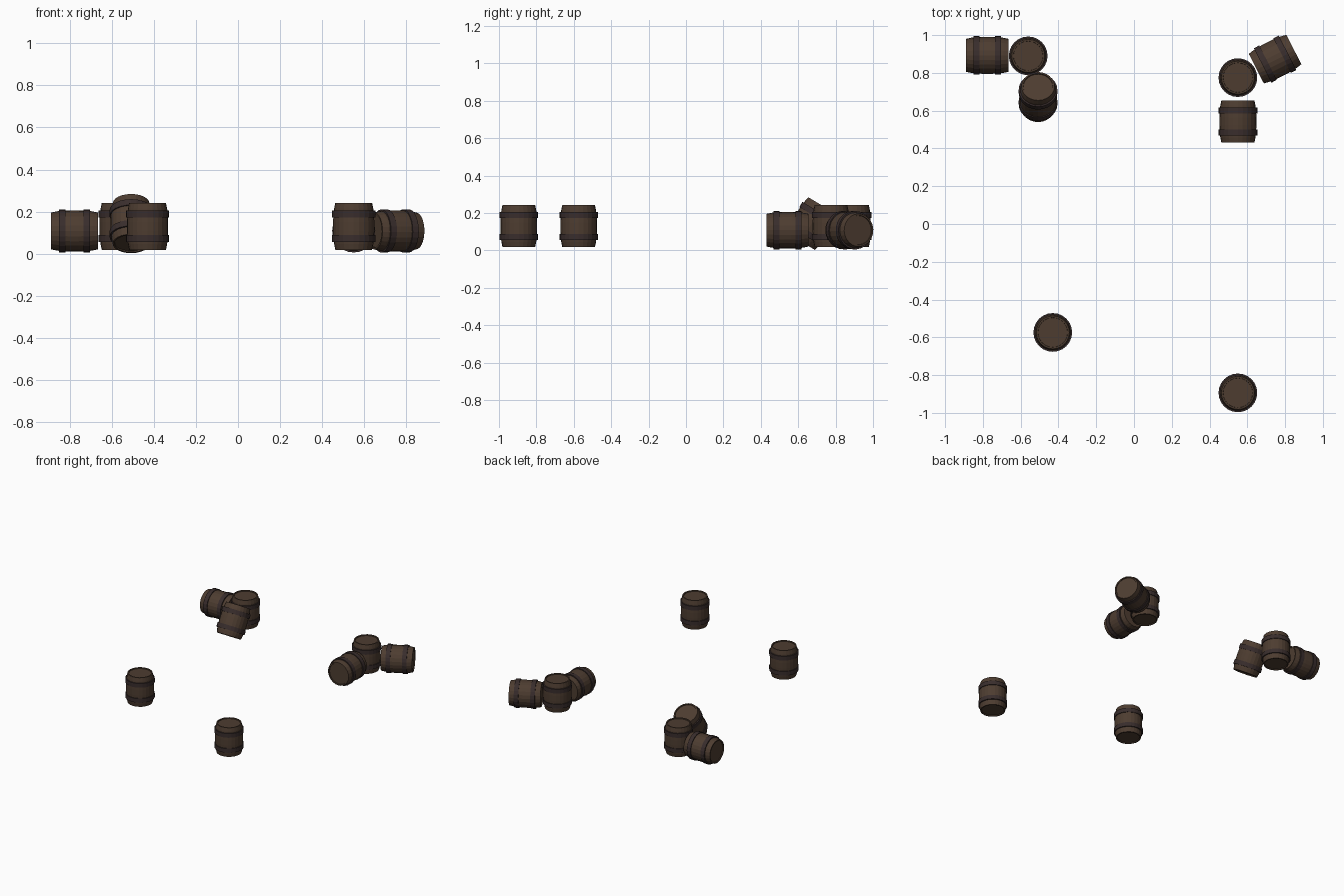
import bpy, bmesh, math
from mathutils import Matrix, Vector

if "Cube" in bpy.data.objects:
    bpy.data.objects.remove(bpy.data.objects["Cube"])

SIDES = 24


def material(name, rgb):
    m = bpy.data.materials.new(name)
    m.diffuse_color = (*rgb, 1)
    m.use_nodes = True
    m.node_tree.nodes["Principled BSDF"].inputs["Base Color"].default_value = m.diffuse_color
    return m


def lathe(name, profile, mat, closed):
    """Revolve (radius, z) points around z; radius 0 makes a pole."""
    bm = bmesh.new()
    rings = []
    for r, z in profile:
        if r == 0:
            rings.append([bm.verts.new((0, 0, z))] * SIDES)
        else:
            rings.append([bm.verts.new((r * math.cos(i * math.tau / SIDES),
                                        r * math.sin(i * math.tau / SIDES), z))
                          for i in range(SIDES)])
    pairs = list(zip(rings, rings[1:] + rings[:1])) if closed else list(zip(rings, rings[1:]))
    for a, b in pairs:
        for i in range(SIDES):
            j = (i + 1) % SIDES
            bm.faces.new(list(dict.fromkeys((a[i], a[j], b[j], b[i]))))
    bmesh.ops.recalc_face_normals(bm, faces=bm.faces)
    me = bpy.data.meshes.new(name)
    bm.to_mesh(me)
    bm.free()
    me.materials.append(mat)
    return me


wood = material("dark_wood", (0.075, 0.046, 0.030))
iron = material("dark_iron", (0.040, 0.026, 0.025))

# Bulging staves with a rim and a recessed lid at both ends
half = [(0.0, 0.105), (0.078, 0.105), (0.079, 0.1115), (0.0875, 0.1115),
        (0.093, 0.085), (0.0965, 0.055), (0.098, 0.02)]
body = lathe("barrel_body", half + [(r, -z) for r, z in reversed(half)], wood, False)
# Hoop band with a rectangular section
hoop = lathe("barrel_hoop", [(0.092, -0.016), (0.1025, -0.016),
                             (0.1025, 0.016), (0.092, 0.016)], iron, True)


def barrel(name, loc, axis=(0, 0, 1)):
    turn = Vector((0, 0, 1)).rotation_difference(Vector(axis)).to_matrix().to_4x4()
    base = Matrix.Translation(loc) @ turn
    for part, me, z in (("body", body, 0), ("upper_hoop", hoop, 0.058), ("lower_hoop", hoop, -0.058)):
        ob = bpy.data.objects.new(f"{name}_{part}", me)
        ob.matrix_world = base @ Matrix.Translation((0, 0, z))
        bpy.context.collection.objects.link(ob)


# Upright barrels
for i, (x, y) in enumerate([(-0.43, -0.574), (0.55, -0.894), (-0.56, 0.89), (0.55, 0.775)]):
    barrel(f"upright_barrel_{i + 1}", (x, y, 0.13))

# Barrels lying on their sides
a = math.radians(27)
barrel("lying_barrel_left", (-0.777, 0.893, 0.108), (1, 0, 0))
barrel("lying_barrel_front", (0.55, 0.543, 0.108), (0, 1, 0))
barrel("lying_barrel_right", (0.747, 0.873, 0.108), (math.cos(a), math.sin(a), 0))

# Barrel leaning back
t = math.radians(31)
barrel("leaning_barrel", (-0.508, 0.672, 0.143), (0, math.sin(t), math.cos(t)))
